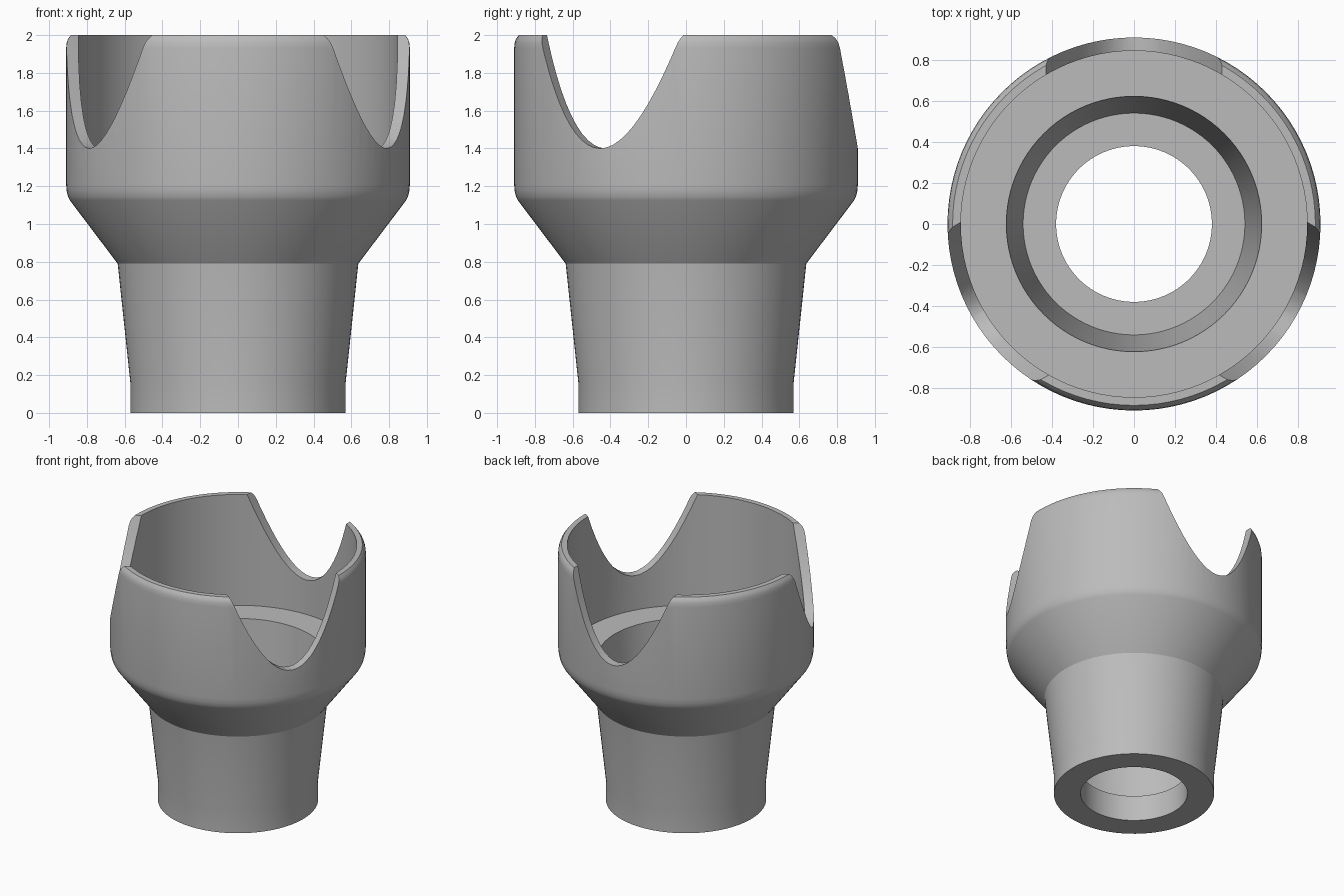
import bpy, bmesh, math
from mathutils import Matrix, Vector

old = bpy.data.objects.get("Cube")
if old:
    bpy.data.objects.remove(old, do_unlink=True)

SEGMENTS = 96

# Single plain grey material
grey = bpy.data.materials.new("plain_grey")
grey.use_nodes = True
colour = (0.5, 0.5, 0.5, 1)
grey.diffuse_color = colour
grey.node_tree.nodes["Principled BSDF"].inputs["Base Color"].default_value = colour


def add_object(name, bm):
    bmesh.ops.recalc_face_normals(bm, faces=bm.faces)
    mesh = bpy.data.meshes.new(name)
    bm.to_mesh(mesh)
    bm.free()
    obj = bpy.data.objects.new(name, mesh)
    bpy.context.collection.objects.link(obj)
    mesh.materials.append(grey)
    return obj


def lathe(name, profile):
    """Revolve a closed (radius, height) profile around z."""
    bm = bmesh.new()
    verts = [bm.verts.new((r, 0, z)) for r, z in profile]
    edges = [bm.edges.new((a, b)) for a, b in zip(verts, verts[1:] + verts[:1])]
    bmesh.ops.spin(bm, geom=verts + edges, cent=(0, 0, 0), axis=(0, 0, 1),
                   angle=math.tau, steps=SEGMENTS, use_merge=True)
    bmesh.ops.remove_doubles(bm, verts=bm.verts, dist=1e-4)
    return add_object(name, bm)


def notch_cutter(name, angle):
    """Parabolic prism pushed outward through the cup wall."""
    bm = bmesh.new()
    top, low, steps = 2.1, 1.4, 24
    reach = 0.43 * math.sqrt((top - low) / 0.6)
    outline = []
    for i in range(steps + 1):
        x = reach * (2 * i / steps - 1)
        outline.append(bm.verts.new((x, 0.3, low + 0.6 * (x / 0.43) ** 2)))
    face = bm.faces.new(outline)
    push = bmesh.ops.extrude_face_region(bm, geom=[face])
    moved = [v for v in push["geom"] if isinstance(v, bmesh.types.BMVert)]
    bmesh.ops.translate(bm, verts=moved, vec=Vector((0, 1, 0)))
    bm.transform(Matrix.Rotation(angle, 4, "Z"))
    cutter = add_object(name, bm)
    cutter.hide_render = True
    return cutter


# Hollow body: collar, tapered neck, flared shoulder, cup, stepped bore
cup = lathe("notched_cup", [
    (0.38, 0), (0.57, 0), (0.57, 0.16), (0.637, 0.79),
    (0.89, 1.125), (0.9, 1.145), (0.907, 1.175), (0.91, 1.21),
    (0.91, 1.93), (0.907, 1.96), (0.9, 1.98), (0.885, 2.0),
    (0.845, 2.0), (0.845, 1.13), (0.623, 1.13), (0.541, 0.2), (0.38, 0.2),
])

# Three evenly spaced notches in the rim
for i in range(3):
    cutter = notch_cutter("notch_cutter", i * math.tau / 3)
    cut = cup.modifiers.new("notch", "BOOLEAN")
    cut.operation = "DIFFERENCE"
    cut.solver = "EXACT"
    cut.object = cutter
    bpy.context.view_layer.objects.active = cup
    bpy.ops.object.modifier_apply(modifier=cut.name)
    bpy.data.objects.remove(cutter, do_unlink=True)

# Smooth surfaces with crisp corners
bpy.ops.object.select_all(action="DESELECT")
cup.select_set(True)
bpy.context.view_layer.objects.active = cup
bpy.ops.object.shade_smooth_by_angle(angle=math.radians(30))
